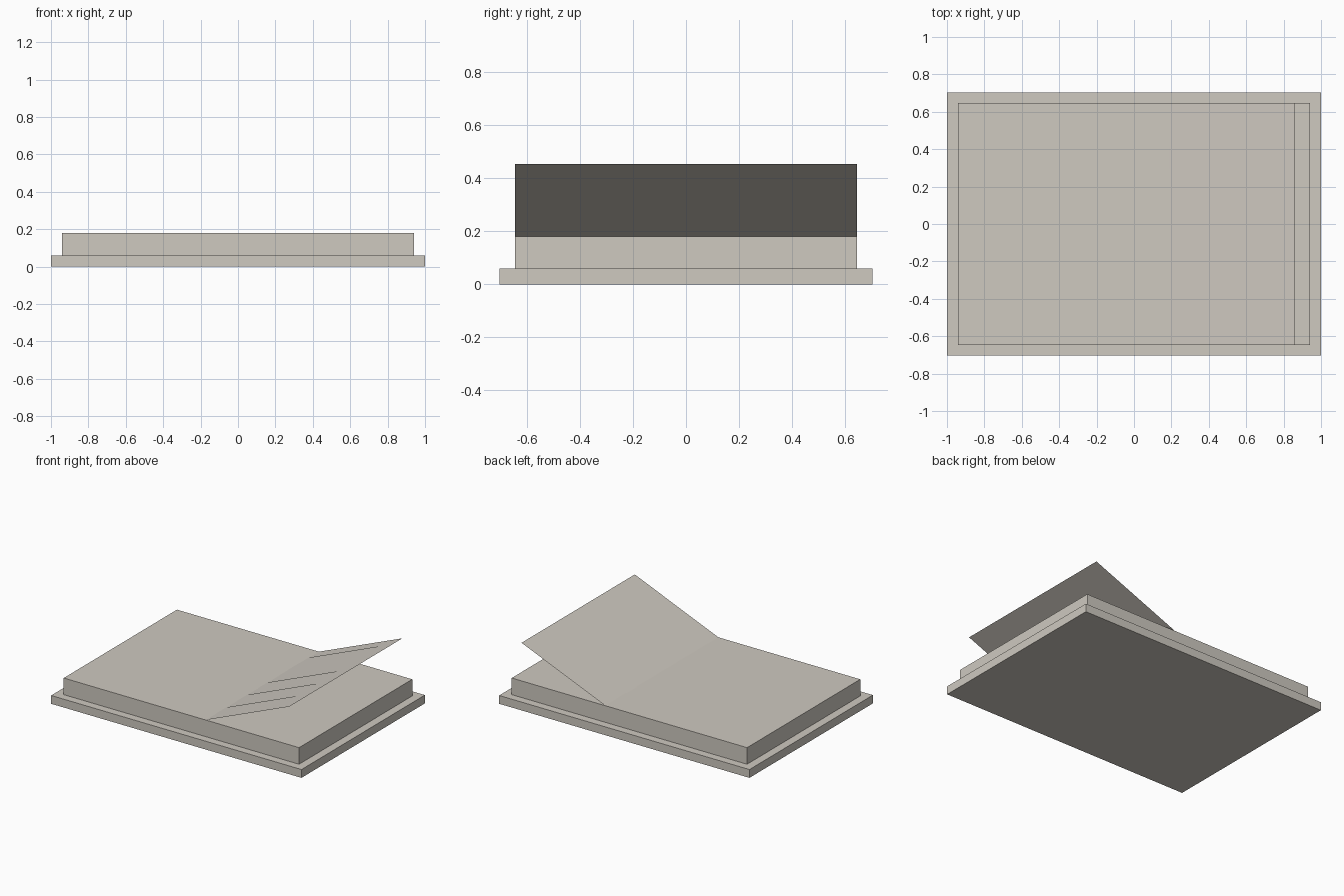
import bpy
import math
from mathutils import Matrix

if "Cube" in bpy.data.objects:
    bpy.data.objects.remove(bpy.data.objects["Cube"])

paper = bpy.data.materials.new("warm paper grey")
paper.diffuse_color = (0.62, 0.585, 0.527, 1)
paper.use_nodes = True
paper.node_tree.nodes["Principled BSDF"].inputs["Base Color"].default_value = paper.diffuse_color


def finish(name, verts, faces, matrix=None):
    mesh = bpy.data.meshes.new(name)
    mesh.from_pydata(verts, [], faces)
    mesh.materials.append(paper)
    if matrix:
        mesh.transform(matrix)
    obj = bpy.data.objects.new(name, mesh)
    bpy.context.collection.objects.link(obj)
    return obj


def box(name, hx, hy, z0, z1):
    bpy.ops.mesh.primitive_cube_add(size=2, location=(0, 0, (z0 + z1) / 2))
    obj = bpy.context.object
    obj.name = name
    obj.scale = (hx, hy, (z1 - z0) / 2)
    obj.data.materials.append(paper)


def plates(name, rects, z, matrix=None):
    """Flat rectangles given as (x0, x1, y0, y1)."""
    verts, faces = [], []
    for x0, x1, y0, y1 in rects:
        n = len(verts)
        verts += [(x0, y0, z), (x1, y0, z), (x1, y1, z), (x0, y1, z)]
        faces.append((n, n + 1, n + 2, n + 3))
    return finish(name, verts, faces, matrix)


PITCH, HALF = 0.235, 0.058
TOP = 0.18
LIFT = 0.002  # height of printed areas above the paper


def row(i, x0, x1):
    return (x0, x1, i * PITCH - HALF, i * PITCH + HALF)


# Cover and block of pages
box("cover", 1.0, 0.704, 0.0, 0.06)
box("page_block", 0.94, 0.646, 0.06, TOP)

# Left page: three long rows, picture and two short rows
left = [row(i, -0.82, -0.12) for i in (0, 1, 2)]
left += [row(i, -0.355, -0.12) for i in (-1, -2)]
left.append((-0.82, -0.475, -2 * PITCH - HALF, -PITCH + HALF))
plates("left_page_print", left, TOP + LIFT)

# Right page: five long rows
plates("right_page_print", [row(i, 0.12, 0.82) for i in range(-2, 3)], TOP + LIFT)

# Lifted page hinged inside the block, with its picture and rows
hinge = Matrix.Translation((0, 0, 0.10)) @ Matrix.Rotation(-math.radians(22.4), 4, 'Y')
plates("lifted_page", [(0.0, 0.932, -0.646, 0.646)], 0, hinge)
lifted = [row(i, 0.12, 0.815) for i in (-2, -1, 0)]
lifted.append((0.12, 0.815, PITCH - HALF, 2 * PITCH + HALF))
plates("lifted_page_print", lifted, LIFT, hinge)
